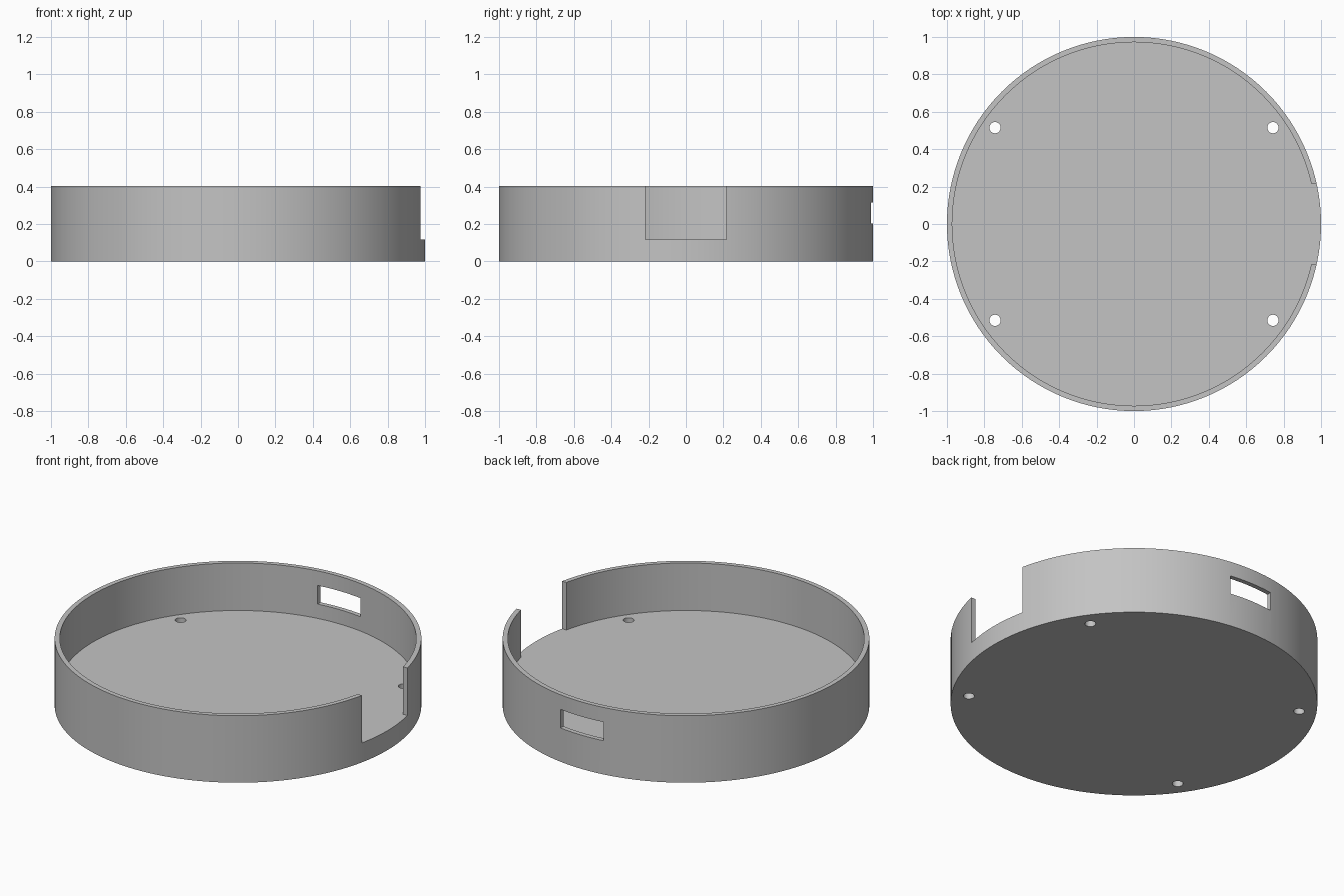
import bpy
import math

default = bpy.data.objects.get("Cube")
if default:
    bpy.data.objects.remove(default, do_unlink=True)

HEIGHT, FLOOR = 0.403, 0.117
OUTER, INNER = 1.0, 0.972

grey = bpy.data.materials.new("plain grey")
grey.use_nodes = True
colour = (0.55, 0.55, 0.55, 1)
grey.diffuse_color = colour
grey.node_tree.nodes["Principled BSDF"].inputs["Base Color"].default_value = colour


def cylinder(name, radius, z0, z1, x=0, y=0, sides=128):
    bpy.ops.mesh.primitive_cylinder_add(vertices=sides, radius=radius, depth=z1 - z0,
                                        location=(x, y, (z0 + z1) / 2))
    obj = bpy.context.object
    obj.name = name
    return obj


def box(name, low, high):
    centre = [(a + b) / 2 for a, b in zip(low, high)]
    bpy.ops.mesh.primitive_cube_add(size=1, location=centre)
    obj = bpy.context.object
    obj.name = name
    obj.scale = [b - a for a, b in zip(low, high)]
    bpy.ops.object.transform_apply(location=False, rotation=False, scale=True)
    return obj


def cut(target, cutter):
    mod = target.modifiers.new(cutter.name, "BOOLEAN")
    mod.operation = "DIFFERENCE"
    mod.solver = "EXACT"
    mod.object = cutter
    bpy.context.view_layer.objects.active = target
    bpy.ops.object.modifier_apply(modifier=mod.name)
    bpy.data.objects.remove(cutter, do_unlink=True)


# Round tray with a hollow interior
tray = cylinder("round_tray", OUTER, 0, HEIGHT)
tray.data.materials.append(grey)
cut(tray, cylinder("cavity", INNER, FLOOR, HEIGHT + 0.2))

# Open notch in the left wall, flush with the floor
cut(tray, box("wall_notch", (0.6, -0.216, FLOOR), (1.2, 0.216, HEIGHT + 0.2)))

# Rectangular slot through the back wall
cut(tray, box("back_slot", (-0.143, 0.8, 0.203), (0.143, 1.2, 0.315)))

# Four screw holes through the floor
for x in (-0.743, 0.743):
    for y in (-0.515, 0.515):
        cut(tray, cylinder("screw_hole", 0.03, -0.1, FLOOR + 0.1, x, y, 32))

# Smooth curved walls, crisp rims
bpy.ops.object.select_all(action="DESELECT")
tray.select_set(True)
bpy.context.view_layer.objects.active = tray
bpy.ops.object.shade_smooth_by_angle(angle=math.radians(30))
